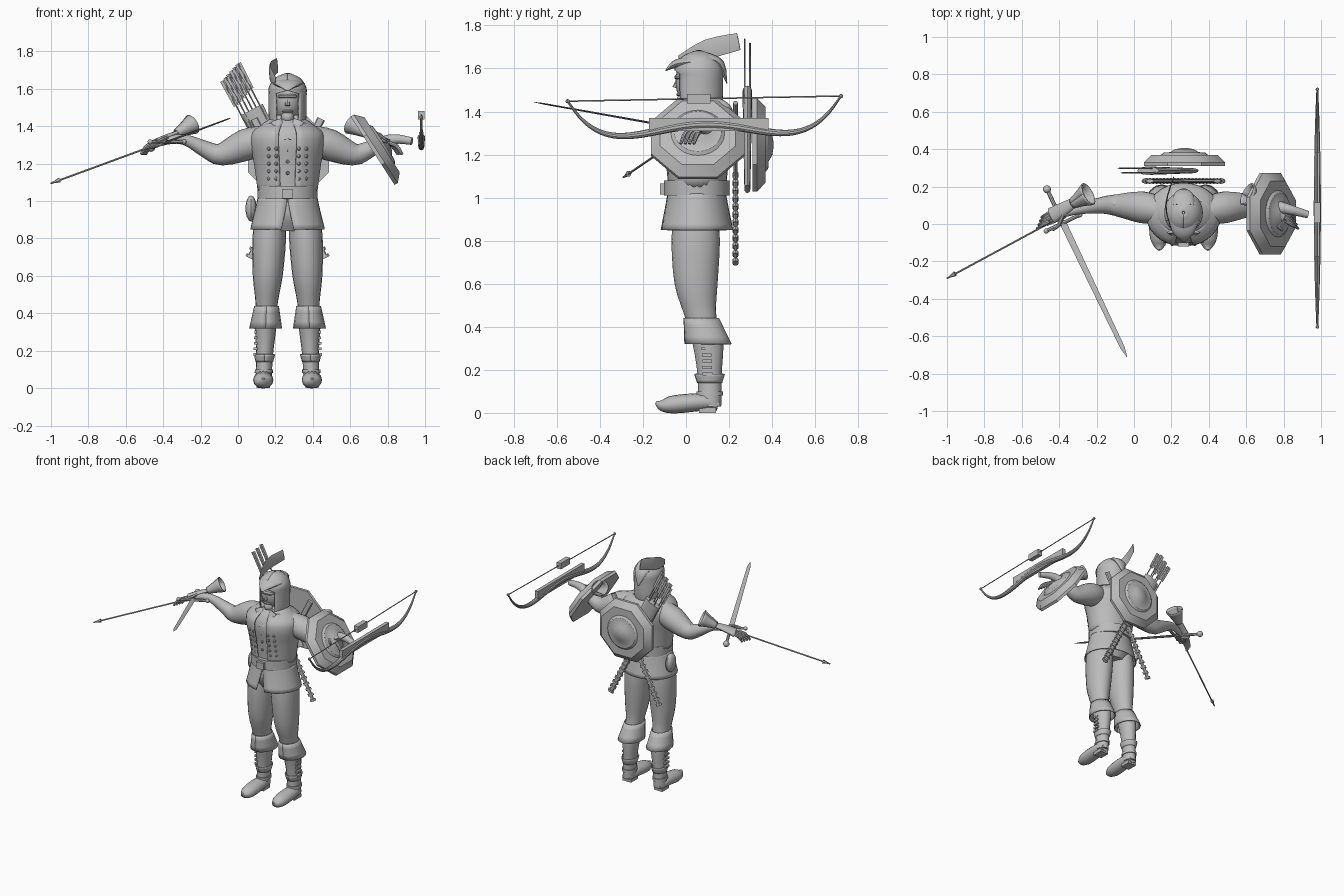
import bpy, bmesh, math
from mathutils import Vector

old = bpy.data.objects.get("Cube")
if old:
    bpy.data.objects.remove(old, do_unlink=True)

grey = bpy.data.materials.new("plain grey")
grey.use_nodes = True
colour = (0.5, 0.5, 0.5, 1)
grey.diffuse_color = colour
grey.node_tree.nodes["Principled BSDF"].inputs["Base Color"].default_value = colour

X, Y, Z = Vector((1, 0, 0)), Vector((0, 1, 0)), Vector((0, 0, 1))
SIDES = {"right": -1, "left": 1}
MID = .265           # body centre line
SHELL = .007         # cloth and leather thickness
made = []


def finish(name, bm, thickness=0):
    bmesh.ops.recalc_face_normals(bm, faces=bm.faces)
    mesh = bpy.data.meshes.new(name)
    bm.to_mesh(mesh)
    bm.free()
    mesh.materials.append(grey)
    ob = bpy.data.objects.new(name, mesh)
    bpy.context.collection.objects.link(ob)
    if thickness:
        ob.modifiers.new("thickness", "SOLIDIFY").thickness = thickness
    made.append(ob)


def refine(rows, steps):
    """Smooth interpolation of every column."""
    out = []
    for i in range(len(rows) - 1):
        before, start, end = rows[max(i - 1, 0)], rows[i], rows[i + 1]
        after = rows[min(i + 2, len(rows) - 1)]
        for step in range(steps):
            t = step / steps
            out.append([b + t / 2 * (c - a + t * (2 * a - 5 * b + 4 * c - d + t * (3 * (b - c) + d - a)))
                        for a, b, c, d in zip(before, start, end, after)])
    return out + [list(rows[-1])]


def sweep(name, rows, n=16, side=X, axis=None, flat=1, steps=3, phase=0, gap=None):
    """Loft ellipses through rows of x, y, z, radius; gap(z) opens a thin shell at the front."""
    rows = refine(rows, steps)
    points = [Vector(row[:3]) for row in rows]
    bm = bmesh.new()
    rings = []
    columns = n + 1 if gap else n
    for i, (centre, row) in enumerate(zip(points, rows)):
        tangent = axis or (points[min(i + 1, len(rows) - 1)] - points[max(i - 1, 0)]).normalized()
        u = (side - tangent * side.dot(tangent)).normalized()
        v = tangent.cross(u) * flat
        opening = max(gap(centre.z), .002) if gap else 0
        ring = []
        for j in range(columns):
            angle = phase - math.pi / 2 + opening + (math.tau - 2 * opening) * j / n
            ring.append(bm.verts.new(centre + (u * math.cos(angle) + v * math.sin(angle)) * row[3]))
        rings.append(ring)
    for lower, upper in zip(rings, rings[1:]):
        for j in range(n):
            following = (j + 1) % columns
            bm.faces.new((lower[j], lower[following], upper[following], upper[j]))
    if not gap:
        bm.faces.new(rings[0])
        bm.faces.new(rings[-1])
    finish(name, bm, SHELL if gap else 0)


def rod(name, start, end, r, end_r=None, n=8, side=X, flat=1):
    sweep(name, [(*start, r), (*end, end_r or r)], n, side, flat=flat, steps=1)


def body(name, y, flat, profile, **options):
    """Upright part on the centre line from a profile of height and half width."""
    sweep(name, [(MID, y, z, r) for z, r in profile], 28, axis=Z, flat=flat, **options)


def place(bm, name, centre, size):
    for vert in bm.verts:
        vert.co = Vector([c + q * s for c, q, s in zip(centre, vert.co, size)])
    finish(name, bm)


def box(name, centre, size):
    bm = bmesh.new()
    bmesh.ops.create_cube(bm, size=1)
    place(bm, name, centre, size)


def ball(name, centre, size, segments=12):
    bm = bmesh.new()
    bmesh.ops.create_uvsphere(bm, u_segments=segments, v_segments=segments // 2 + 1, radius=1)
    place(bm, name, centre, size if isinstance(size, tuple) else (size, size, size))


def closed(z):
    return 0


# Torso and clothing
body("shirt", .05, .8, [(1, .15), (1.2, .17), (1.32, .19), (1.4, .15), (1.46, .06)])
body("vest", .05, .85, [(1.05, .16), (1.2, .18), (1.3, .2), (1.37, .19), (1.42, .12)], gap=lambda z: .25)
body("collar", .06, .95, [(1.4, .11), (1.46, .09)], gap=lambda z: .4)
body("belt", .05, .95, [(1.01, .16), (1.08, .16)], steps=1)
box("buckle", (MID, -.11, 1.04), (.06, .02, .05))
body("pelvis", .05, .9, [(.84, .1), (.92, .15), (1, .15)])
body("tunic_skirt", .05, .85, [(1.02, .16), (.95, .175), (.85, .2)], gap=lambda z: 1.02 - z)
ball("hip_pouch", (.07, .08, .96), (.03, .05, .07))
for s in SIDES.values():
    for row in range(5):
        z = 1.12 + row * .04
        width = .16 + (z - 1.1) / 5
        for across in (.06, .1):
            depth = math.sqrt(width ** 2 - across ** 2) * .85
            ball("vest_stud", (MID + s * across, .05 - depth, z), .01, 8)
    rod("shirt_lapel", (MID + s * .01, -.1, 1.33), (MID + s * .06, -.04, 1.43), .01, .03, flat=.3)
for button in range(3):
    ball("shirt_button", (MID, -.09, 1.15 + button * .06), .01, 8)


# Legs follow one curved axis that steps back below the knee
def leg_centre(s, z):
    return MID + s * (.13 - z * .04), .045 + .065 / (1 + math.exp((z - .42) * 20)), z


for tag, s in SIDES.items():
    def leg(name, profile, **options):
        sweep(f"{tag}_{name}", [(*leg_centre(s, z), r) for z, r in profile], axis=Z, flat=1.25, **options)

    leg("leg", [(.95, .08), (.8, .09), (.6, .08), (.46, .06), (.3, .05)], n=20)
    leg("boot_shaft", [(.42, .06), (.32, .057), (.18, .045), (.03, .043)])
    leg("boot_cuff", [(.44, .066), (.32, .088)], gap=closed)
    leg("ankle_cuff", [(.18, .057), (.14, .047)], gap=closed)
    leg("ankle_strap", [(.1, .049), (.08, .049)])
    foot = leg_centre(s, 0)[0]
    sweep(f"{tag}_shoe", [(foot, y, z, r) for y, z, r in
                          ((.15, .035, .03), (.08, .05, .05), (-.05, .04, .053), (-.11, .035, .035), (-.14, .05, .007))],
          flat=.8)
    box(f"{tag}_heel", (foot, .1, .012), (.07, .08, .024))
    for lace in range(5):
        x, y, z = leg_centre(s, .18 + lace * .03)
        box(f"{tag}_boot_lace", (x + s * .05, y - .01, z), (.02, .045, .014))

# Arms, and gloves with a flared cuff, palm, fingers and thumb
arm = [(.14, .07, 1.33, .075), (.04, .09, 1.3, .085), (-.09, .1, 1.25, .06), (-.17, .1, 1.275, .045),
       (-.29, .08, 1.33, .028), (-.4, .05, 1.32, .02)]
cuff, wrist = Vector((-.245, .16, 1.41)), Vector((-.33, .11, 1.36))
palm, knuckles = Vector((-.38, .08, 1.34)), Vector((-.44, .045, 1.31))
for tag, s in SIDES.items():
    arm_mirror, glove_mirror = (MID, .18) if s > 0 else (0, 0)

    def flip(x, mirror):
        return 2 * mirror - s * x if s > 0 else x

    def glove(name, rows, **options):
        sweep(f"{tag}_glove_{name}", [(flip(p.x, glove_mirror), p.y, p.z, r) for p, r in rows], side=Y, **options)

    sweep(f"{tag}_arm", [(flip(x, arm_mirror), y, z, r) for x, y, z, r in arm], 18, Y)
    glove("cuff", [(cuff, .066), (cuff.lerp(wrist, .5), .045), (wrist, .028)], gap=closed, flat=.85)
    glove("palm", [(wrist, .028), (palm, .036), (knuckles, .044)], flat=.5)
    reach = (knuckles - wrist) / 2
    for finger in range(4):
        root = knuckles + Vector((.4, 1, 0)) * (finger - 1.5) * .02
        bend = root + reach * .7
        glove("finger", [(root, .011), (bend, .01), (bend + reach * .5 - Z * .03, .007)], n=8)
    thumb = palm - Y * .03
    glove("thumb", [(thumb, .012), (thumb + reach * .4 - Y * .04, .011), (thumb + reach - Y * .05, .007)], n=8)

# Head and hood
body("neck", .07, 1, [(1.36, .055), (1.48, .055)], steps=1)
ball("head", (MID, .05, 1.54), (.08, .1, .12), 24)
ball("chin", (MID, -.01, 1.45), .035)
ball("brow", (MID, -.03, 1.56), (.055, .025, .015))
rod("nose", (MID, -.03, 1.56), (MID, -.05, 1.51), .007, .014)
ball("mouth", (MID, -.03, 1.48), (.03, .015, .01))
body("hood", .06, 1.1, [(1.39, .09), (1.44, .1), (1.55, .102), (1.61, .1), (1.66, .065), (1.685, .008)],
     gap=lambda z: .65 if z < 1.59 else 0)
sweep("hood_front_peak", [(MID, .02, 1.63, .085), (MID, -.05, 1.62, .055), (MID, -.095, 1.59, .006)], flat=.35)
sweep("hood_back_point", [(MID, .1, 1.65, .06), (MID, .16, 1.62, .05), (MID, .19, 1.53, .005)], flat=.4)
sweep("feather", [(.2, -.03, 1.64, .02), (.17, .1, 1.69, .045), (.21, .245, 1.725, .04)], 8, Z, flat=.08)


# Eight-sided shields with a round boss
def shield(name, centre, normal, side):
    def part(label, profile, n, phase):
        sweep(name + label, [(*(Vector(centre) + normal * d), r) for d, r in profile],
              n, side, normal, steps=1, phase=phase)
    part("", [(-.03, .235), (-.01, .235), (.03, .19)], 8, math.pi / 8)
    part("_boss", [(.03, .125), (.042, .11), (.044, .075), (.06, .05), (.067, .01)], 24, 0)


shield("back_shield", (.27, .34, 1.245), Y, X)
shield("hand_shield", (.745, .055, 1.285), Vector((.84, 0, .54)).normalized(), Y)

# Crossed scabbards on the back
for s in SIDES.values():
    top, low = Vector((MID + s * .18, .23, 1.44)), Vector((MID - s * .195, .23, .71))
    rod("scabbard", top, low, .022, .015, flat=.5)
    for band in range(12):
        start = .45 + band / 20
        rod("scabbard_band", top.lerp(low, start), top.lerp(low, start + .02), .025, flat=.6)

# Quiver with arrows
quiver_top, quiver_low = Vector((.075, .285, 1.49)), Vector((.31, .285, 1.04))
rod("quiver", quiver_top, quiver_low, .065, .04, 12, flat=.35)
down = (quiver_low - quiver_top) * .6
for arrow in range(6):
    end = Vector((-.08, .285, 1.645)) + (X * .08 + Z * .09) * arrow / 5 + Y * (-1) ** arrow * .012
    rod("quiver_arrow", end, end + down * 1.1, .004)
    rod("quiver_fletching", end, end + down * .5, .017, .014, 4, flat=.12)

# Loose arrow by the right hand
tip, nock = Vector((-1, -.29, 1.095)), Vector((-.36, .055, 1.33))
rod("arrow_shaft", tip, nock, .005)
rod("arrow_head", tip, tip.lerp(nock, .07), .001, .014, 6)
for side in (X, Z):
    rod("arrow_fletching", tip.lerp(nock, .83), tip.lerp(nock, .98), .01, .022, 4, side, .1)

# Sword in the right hand
pommel, point = Vector((-.465, .185, 1.285)), Vector((-.037, -.712, 1.445))
guard = pommel.lerp(point, .2)
cross = (point - pommel).cross(Z).normalized()
ball("sword_pommel", pommel, .022)
rod("sword_grip", pommel, guard, .011)
rod("sword_guard", guard - cross * .1, guard + cross * .1, .01, side=Z)
for end in (-.1, .1):
    ball("sword_guard_knob", guard + cross * end, .014)
neck = guard.lerp(point, .93)
rod("sword_blade", guard, neck, .018, .012, 4, cross, .3)
rod("sword_blade_point", neck, point, .012, .001, 4, cross, .3)

# Bow floating at the left: limbs dip, then curl up to the tips
bow = Vector((.98, .085, 1.34))
limbs = []
for i in range(-12, 13):
    t = i / 12
    rise = .39 * t ** 4 - .27 * t ** 2 + t * .012
    limbs.append((*(bow + Y * t * .635 + Z * rise), .02 - .015 * t ** 2))
sweep("bow_limbs", limbs, 10)
ends = [Vector(limb[:3]) for limb in (limbs[0], limbs[-1])]
box("bow_centre_plate", bow + Y * .02, (.026, .555, .06))
rod("bow_string", *ends, .0035)
box("string_grip", ends[0].lerp(ends[1], .48), (.035, .11, .045))
for end in ends:
    ball("bow_tip", end, .01, 8)

# Shade smooth with sharp edges kept
bpy.ops.object.select_all(action="DESELECT")
for ob in made:
    ob.select_set(True)
bpy.context.view_layer.objects.active = made[0]
bpy.ops.object.shade_smooth_by_angle(angle=math.radians(35))
